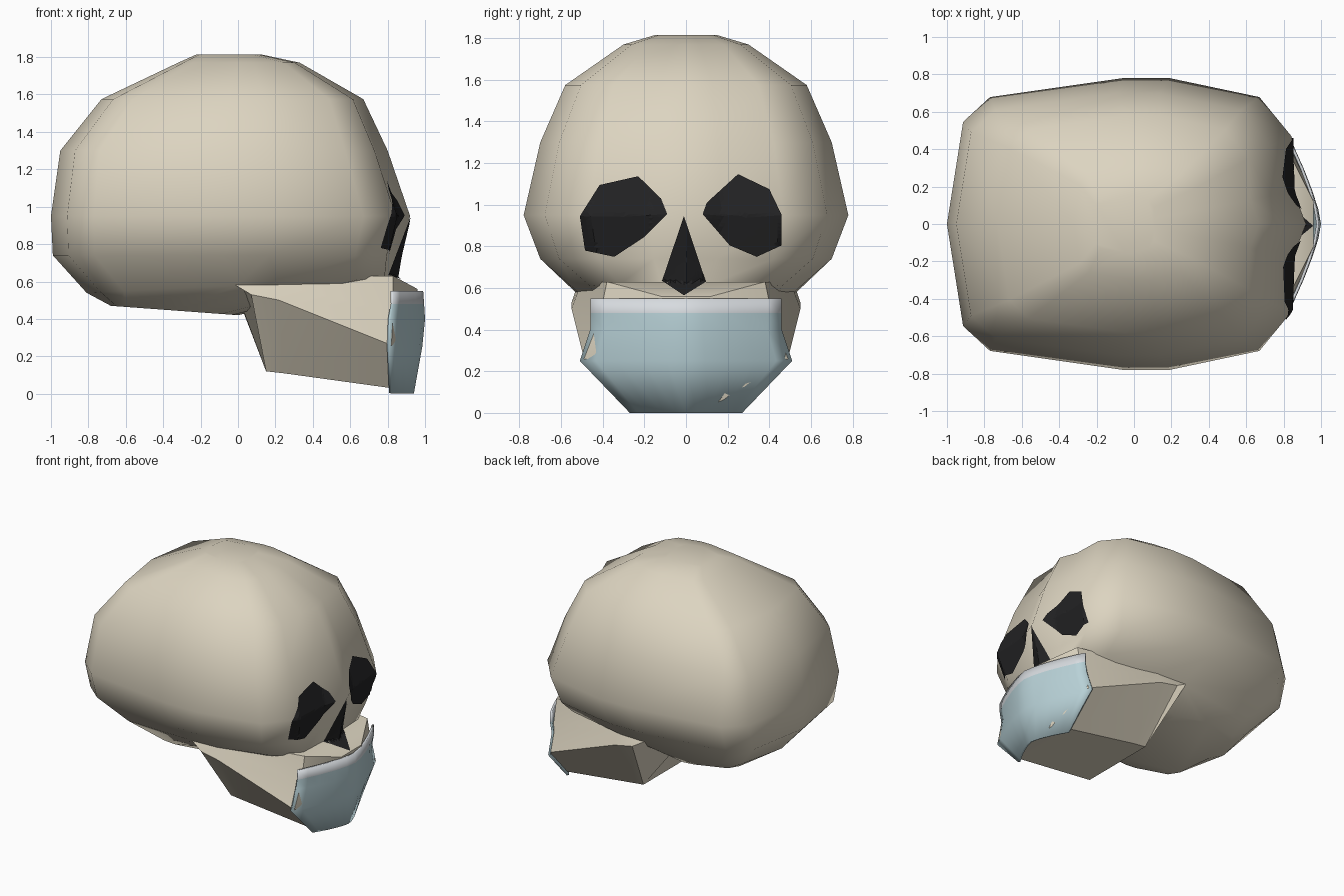
import bpy, bmesh, math
from mathutils import Vector
from mathutils.bvhtree import BVHTree

if "Cube" in bpy.data.objects:
    bpy.data.objects.remove(bpy.data.objects["Cube"])


def mat(name, col):
    m = bpy.data.materials.new(name)
    m.diffuse_color = (*col, 1)
    m.use_nodes = True
    m.node_tree.nodes["Principled BSDF"].inputs["Base Color"].default_value = m.diffuse_color
    return m


BONE = mat("bone", (0.72, 0.66, 0.53))
BLACK = mat("socket_black", (0.016, 0.016, 0.017))
BLUE = mat("mask_blue", (0.48, 0.64, 0.68))
STRIP = mat("mask_strip", (0.68, 0.71, 0.74))


def make(name, bm, mats, angle=35):
    bmesh.ops.recalc_face_normals(bm, faces=bm.faces)
    me = bpy.data.meshes.new(name)
    bm.to_mesh(me)
    bm.free()
    for m in mats:
        me.materials.append(m)
    ob = bpy.data.objects.new(name, me)
    bpy.context.collection.objects.link(ob)
    bpy.ops.object.select_all(action='DESELECT')
    ob.select_set(True)
    bpy.context.view_layer.objects.active = ob
    bpy.ops.object.shade_smooth_by_angle(angle=math.radians(angle))
    return ob


def loft(rings, closed=True):
    """Skin a list of point rings; closed rings get end caps."""
    bm = bmesh.new()
    rows = [[bm.verts.new(p) for p in r] for r in rings]
    n = len(rows[0])
    for a, b in zip(rows, rows[1:]):
        for i in range(n if closed else n - 1):
            j = (i + 1) % n
            bm.faces.new((a[i], a[j], b[j], b[i]))
    if closed:
        bm.faces.new(rows[0])
        bm.faces.new(rows[-1])
    return bm


# Cranium: one head outline scaled through horizontal levels
OUTLINE = [(-1, 0), (-.91, .70), (-.76, .87), (-.02, 1), (.24, 1),
           (.74, .87), (.92, .60), (.93, .22), (1, 0)]
# z at back, z at front, back x, front x, half width
LEVELS = [(1.815, 1.815, -.22, .12, .15), (1.77, 1.77, -.32, .33, .30),
          (1.575, 1.575, -.73, .67, .58), (1.30, 1.30, -.95, .80, .70),
          (.95, .95, -1.0, .92, .78), (.74, .74, -.99, .87, .70),
          (.54, .62, -.81, .85, .53), (.47, .42, -.68, 0, .40)]


def head_ring(zb, zf, b, f, w):
    half = [((b + f) / 2 + u * (f - b) / 2, v * w, zb + (zf - zb) * (u + 1) / 2)
            for u, v in OUTLINE]
    return half + [(x, -y, z) for x, y, z in half[-2:0:-1]]


cranium = make("cranium", loft([head_ring(*l) for l in LEVELS]), [BONE], 60)

# Jaw and cheek: half sections from the rear hinge to the chin, mirrored
SECTIONS = [
    [(-.04, .50, .63), (-.03, .53, .59), (.07, .55, .53), (.15, .30, .12)],
    [(.22, .50, .63), (.22, .52, .58), (.22, .55, .50), (.24, .30, .11)],
    [(.83, .38, .63), (.83, .42, .44), (.82, .49, .26), (.82, .27, .03)],
    [(.96, .12, .56), (.96, .14, .44), (.95, .16, .26), (.91, .12, .03)],
]
jaw = make("jaw", loft([s + [(x, -y, z) for x, y, z in reversed(s)]
                        for s in SECTIONS]), [BONE], 30)

# Face mask: curved sheet with a pale strip along the top
ROWS = [(.55, .83, .99, .46), (.48, .83, .995, .46), (.40, .815, 1.0, .46),
        (.25, .81, .985, .51), (0, .82, .94, .27)]
COLS = [-1, -.85, -.65, -.4, -.18, 0, .18, .4, .65, .85, 1]
bm = loft([[(f - (f - b) * abs(t) ** 1.45, w * t, z) for t in COLS]
           for z, b, f, w in ROWS], closed=False)
for face in bm.faces:
    face.material_index = 1 if face.calc_center_median().z > .48 else 0
bmesh.ops.recalc_face_normals(bm, faces=bm.faces)
if sum(f.normal.x for f in bm.faces) < 0:
    bmesh.ops.reverse_faces(bm, faces=bm.faces)
me = bpy.data.meshes.new("face_mask")
bm.to_mesh(me)
bm.free()
mask = bpy.data.objects.new("face_mask", me)
bpy.context.collection.objects.link(mask)
for m in (BLUE, STRIP):
    me.materials.append(m)
for p in me.polygons:
    p.use_smooth = True
thick = mask.modifiers.new("thickness", 'SOLIDIFY')
thick.thickness = .015
thick.offset = -1

# Eye sockets and nose opening: dark plates wrapped onto the face
trees = []
for ob in (cranium, jaw):
    b = bmesh.new()
    b.from_mesh(ob.data)
    trees.append(BVHTree.FromBMesh(b))
    b.free()


def face_x(y, z):
    hits = [t.ray_cast(Vector((2, y, z)), Vector((-1, 0, 0)))[0] for t in trees]
    return max([h.x for h in hits if h], default=.85)


def face_plate(name, pts):
    cy = sum(p[0] for p in pts) / len(pts)
    cz = sum(p[1] for p in pts) / len(pts)
    bm = bmesh.new()
    hub = bm.verts.new((0, cy, cz))
    rim = [bm.verts.new((0, y, z)) for y, z in pts]
    for i in range(len(rim)):
        bm.faces.new((hub, rim[i], rim[(i + 1) % len(rim)]))
    bmesh.ops.subdivide_edges(bm, edges=bm.edges[:], cuts=7, use_grid_fill=True)
    for v in bm.verts:
        v.co.x = face_x(v.co.y, v.co.z) + .008
    bmesh.ops.recalc_face_normals(bm, faces=bm.faces)
    if sum(f.normal.x for f in bm.faces) < 0:
        bmesh.ops.reverse_faces(bm, faces=bm.faces)
    me = bpy.data.meshes.new(name)
    bm.to_mesh(me)
    bm.free()
    me.materials.append(BLACK)
    bpy.context.collection.objects.link(bpy.data.objects.new(name, me))


face_plate("left_eye_socket", [(-.51, .945), (-.415, 1.095), (-.23, 1.137), (-.12, 1.03),
                               (-.09, .955), (-.20, .845), (-.345, .75), (-.485, .78)])
face_plate("right_eye_socket", [(.10, 1.01), (.25, 1.147), (.40, 1.075), (.46, .95),
                                (.46, .805), (.34, .75), (.21, .805), (.08, .955)])
face_plate("nose_opening", [(-.01, .945), (.095, .63), (-.01, .565), (-.115, .635)])
